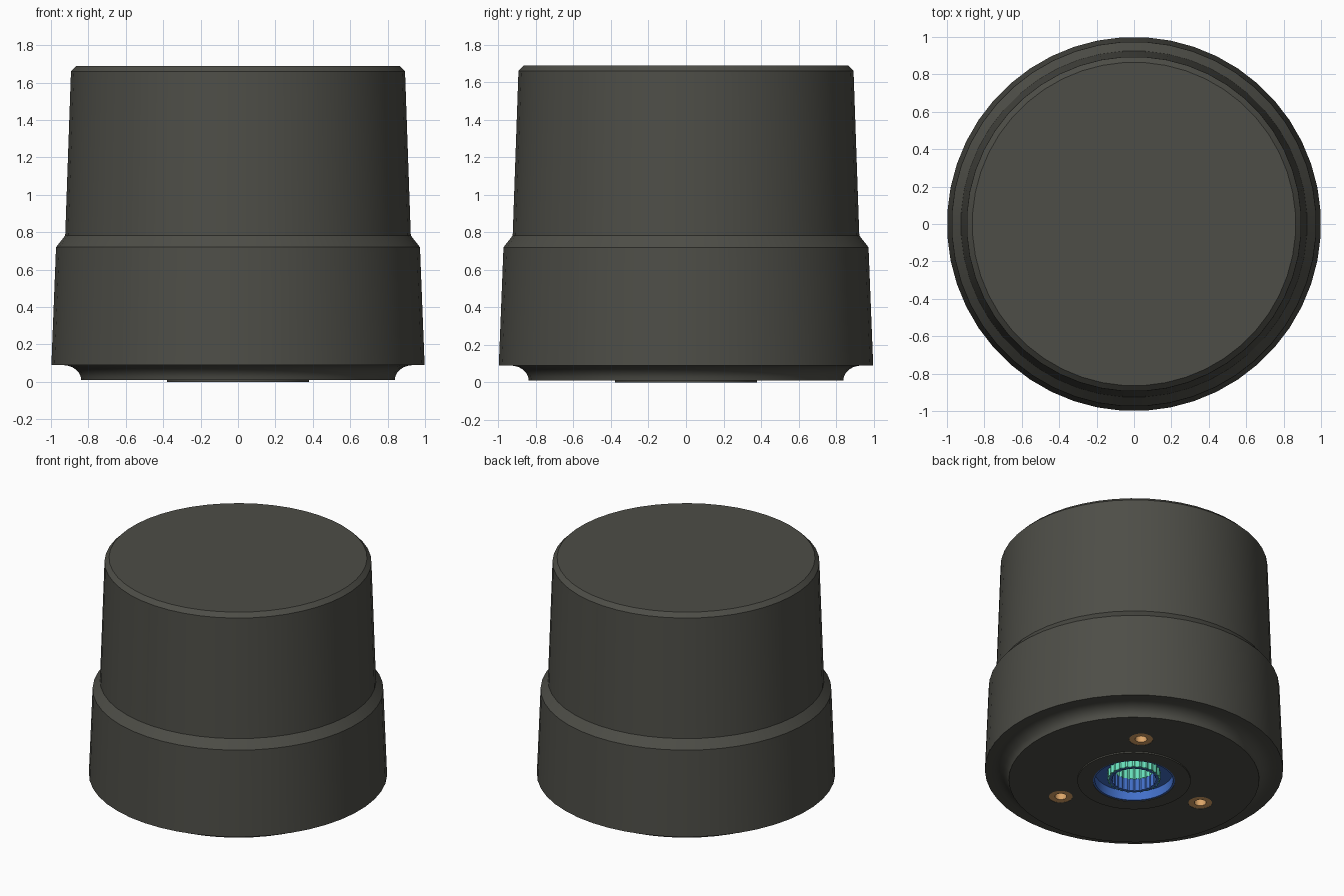
import bpy, bmesh, math

cube = bpy.data.objects.get("Cube")
if cube:
    bpy.data.objects.remove(cube, do_unlink=True)


def material(name, rgb):
    m = bpy.data.materials.new(name)
    m.use_nodes = True
    m.diffuse_color = (*rgb, 1)
    m.node_tree.nodes["Principled BSDF"].inputs["Base Color"].default_value = (*rgb, 1)
    return m


charcoal = material("charcoal", (0.075, 0.075, 0.063))
blue = material("blue", (0.055, 0.16, 0.58))
green = material("mint green", (0.14, 0.75, 0.5))
brass = material("brass", (0.72, 0.38, 0.14))


def lathe(name, profile, mat, sides=48, teeth=0, closed=True, at=(0, 0)):
    """Spin (radius, height) points; 'teeth' pulls every other column inward."""
    bm = bmesh.new()
    rings = []
    for r, z in profile:
        if r == 0:
            rings.append([bm.verts.new((0, 0, z))] * sides)
            continue
        ring = []
        for i in range(sides):
            a = 2 * math.pi * (i + 0.5) / sides
            q = r - teeth * (i // 2 % 2)
            ring.append(bm.verts.new((q * math.cos(a), q * math.sin(a), z)))
        rings.append(ring)
    pairs = list(zip(rings, rings[1:]))
    if closed:
        pairs.append((rings[-1], rings[0]))
    for low, high in pairs:
        for i in range(sides):
            j = (i + 1) % sides
            corners = list(dict.fromkeys((low[i], low[j], high[j], high[i])))
            if len(corners) > 2:
                bm.faces.new(corners)
    bmesh.ops.recalc_face_normals(bm, faces=bm.faces)
    mesh = bpy.data.meshes.new(name)
    bm.to_mesh(mesh)
    bm.free()
    mesh.materials.append(mat)
    obj = bpy.data.objects.new(name, mesh)
    obj.location = (*at, 0)
    bpy.context.collection.objects.link(obj)
    return obj


def smooth(obj):
    bpy.ops.object.select_all(action="DESELECT")
    obj.select_set(True)
    bpy.context.view_layer.objects.active = obj
    bpy.ops.object.shade_smooth_by_angle(angle=math.radians(25))


# Skirt with concave foot, raised centre disc and deep shaft bore
cove = [(0.94 - 0.1 * math.cos(t), 0.01 + 0.08 * math.sin(t))
        for t in (math.radians(a) for a in range(0, 91, 15))]
skirt = lathe("skirt", [(0, 0.5), (0.275, 0.5), (0.275, 0), (0.38, 0), (0.38, 0.01)]
              + cove + [(1, 0.09), (0.975, 0.72), (0.92, 0.79), (0, 0.79)],
              charcoal, closed=False)

# Screw holes cut in the underside, each holding a brass insert
for n, angle in enumerate((55, 175, 295)):
    a = math.radians(angle)
    spot = (0.542 * math.cos(a), 0.542 * math.sin(a))
    cutter = lathe(f"hole_cutter_{n}", [(0, -0.1), (0.08, -0.1), (0.08, 0.3), (0, 0.3)],
                   charcoal, 24, closed=False, at=spot)
    cutter.hide_render = True
    cutter.hide_set(True)
    cut = skirt.modifiers.new("hole", "BOOLEAN")
    cut.object = cutter
    cut.solver = "EXACT"
    insert = lathe(f"brass_insert_{n}", [(0, 0.28), (0.04, 0.28), (0.04, 0.012),
                                         (0.081, 0.012), (0.081, 0.3), (0, 0.3)],
                   brass, 24, closed=False, at=spot)
    smooth(insert)

# Bake the cuts and drop the cutters
bpy.context.view_layer.update()
baked = bpy.data.meshes.new_from_object(
    skirt.evaluated_get(bpy.context.evaluated_depsgraph_get()))
skirt.modifiers.clear()
skirt.data = baked
for obj in [o for o in bpy.data.objects if o.name.startswith("hole_cutter")]:
    bpy.data.objects.remove(obj, do_unlink=True)
smooth(skirt)

# Tapered grip with chamfered top edge
grip = lathe("grip", [(0, 0.75), (0.927, 0.75), (0.895, 1.66), (0.865, 1.69), (0, 1.69)],
             charcoal, closed=False)
smooth(grip)

# Blue cup lining the recess
cup = lathe("recess_cup", [(0.16, 0.07), (0.262, 0.07), (0.262, 0.003), (0.276, 0.003),
                           (0.276, 0.1), (0.16, 0.1)], blue)
smooth(cup)

# Splined shaft socket: green sleeve, blue mouth, green deep bore
lathe("socket_sleeve", [(0.165, 0.012), (0.178, 0.012), (0.178, 0.1), (0.165, 0.1)],
      green, 96, teeth=0.008)
lathe("socket_mouth", [(0.15, 0.01), (0.168, 0.01), (0.168, 0.1), (0.15, 0.1)],
      blue, 96, teeth=0.006)
lathe("socket_bore", [(0, 0.45), (0.148, 0.45), (0.148, 0.1), (0.17, 0.1),
                      (0.17, 0.48), (0, 0.48)], green, 96, teeth=0.006, closed=False)
